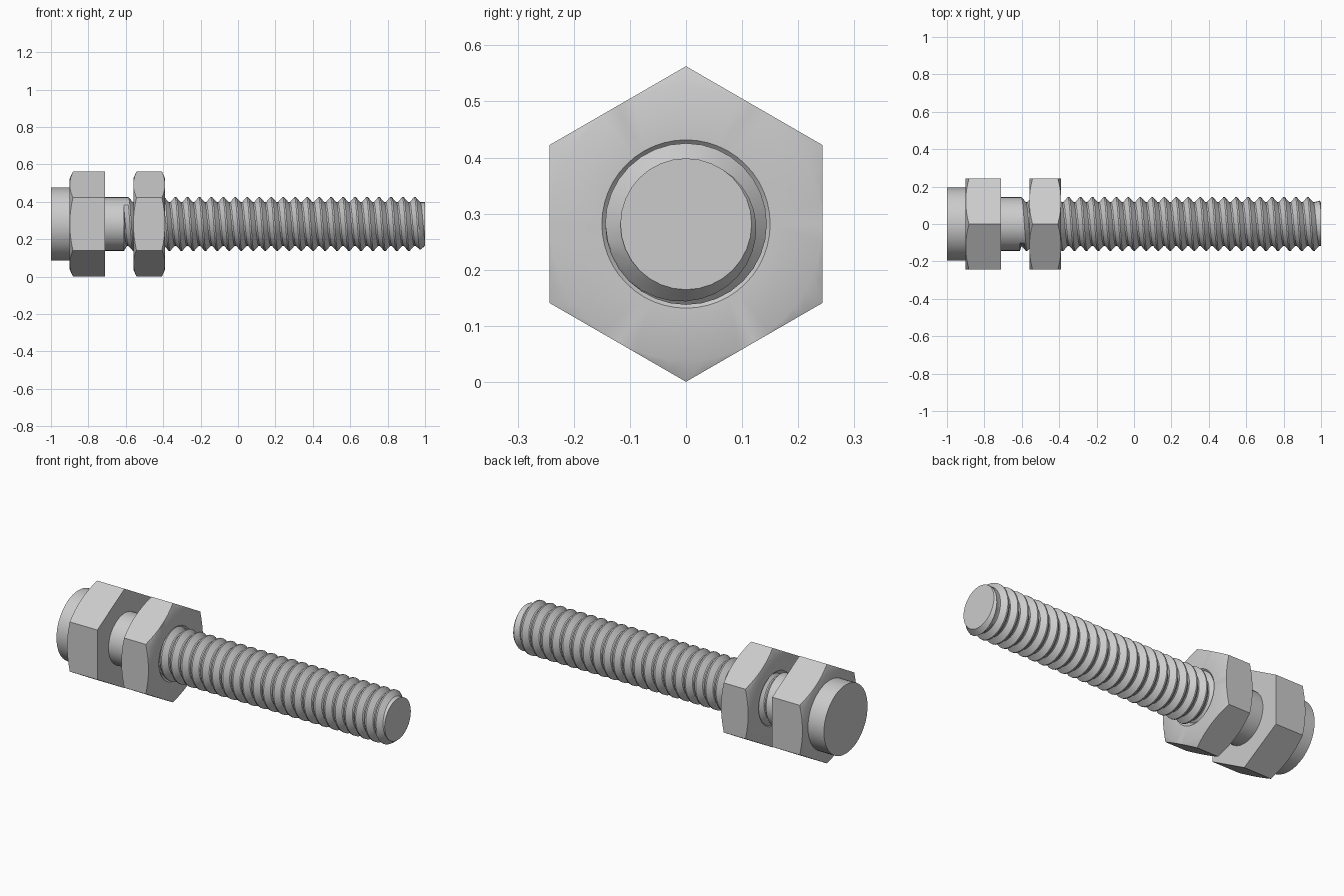
import bpy, bmesh
from math import sin, cos, pi, floor

if "Cube" in bpy.data.objects:
    bpy.data.objects.remove(bpy.data.objects["Cube"])

AXIS_Z = 0.2815          # height of the bolt axis
APOTHEM = 0.2435         # half width across hex flats


def sweep(name, profile, n, closed=False):
    """Join n+1 profiles (x, r) spun around the x axis; profile is a function of turn 0..1."""
    bm = bmesh.new()
    cols = []
    for j in range(n + 1):
        a = 2 * pi * j / n
        cols.append([bm.verts.new((x, -r * cos(a), AXIS_Z - r * sin(a)))
                     for x, r in profile(j / n)])
    count = len(cols[0])
    for a, b in zip(cols, cols[1:]):
        for i in range(count if closed else count - 1):
            k = (i + 1) % count
            bm.faces.new((a[i], a[k], b[k], b[i]))
    bmesh.ops.remove_doubles(bm, verts=bm.verts, dist=1e-5)
    bmesh.ops.recalc_face_normals(bm, faces=bm.faces)
    me = bpy.data.meshes.new(name)
    bm.to_mesh(me)
    bm.free()
    ob = bpy.data.objects.new(name, me)
    bpy.context.collection.objects.link(ob)
    bpy.ops.object.select_all(action='DESELECT')
    ob.select_set(True)
    bpy.context.view_layer.objects.active = ob
    bpy.ops.object.shade_smooth_by_angle(angle=0.45)
    return ob


# Threaded shank: plain neck, helical V thread, tapered tip
PITCH, START, END = 0.064, -0.61, 1.0
CREST, ROOT = 0.144, 0.117
TOOTH = ((0.0, ROOT), (0.12, ROOT), (0.5, CREST), (0.62, CREST))


def shank_profile(t):
    pts = [(-0.75, 0), (-0.75, CREST), (START, CREST)]
    for k in range(-1, int((END - START) / PITCH) + 2):
        for f, r in TOOTH:
            x = START + PITCH * (k + f + t)
            if x <= START:
                pts.append((START, CREST))
            elif x >= END:
                pts.append((END, ROOT))
            else:
                pts.append((x, min(r, ROOT + (END - x) * 0.8)))
    return pts + [(END, ROOT), (END, 0)]


sweep("threaded_shank", shank_profile, 32)

# Round cap behind the head
sweep("end_cap", lambda t: [(-1, 0), (-1, 0.195), (-0.88, 0.195), (-0.88, 0)], 48)


def hexagon(name, x0, x1, bore, sink, chamfer_right):
    """Hex block with chamfered corners and a (countersunk) bore."""
    def profile(t):
        a = (2 * pi * t) % (pi / 3)
        big = APOTHEM / cos(a - (pi / 3 if a > pi / 6 else 0))
        d = (big - APOTHEM) * 0.45
        right = [(x1 - d, big), (x1, APOTHEM)] if chamfer_right else [(x1, big), (x1, APOTHEM)]
        s = sink - bore
        return [(x0 + s, bore), (x0, sink), (x0, APOTHEM - 0.001), (x0 + d + 0.0005, big)] + \
            right + [(x1, sink), (x1 - s, bore)]
    return sweep(name, profile, 48, closed=True)


# Fixed hex head and loose hex nut
hexagon("hex_head", -0.9, -0.71, 0.10, 0.12, False)
hexagon("hex_nut", -0.56, -0.39, 0.125, 0.15, True)
